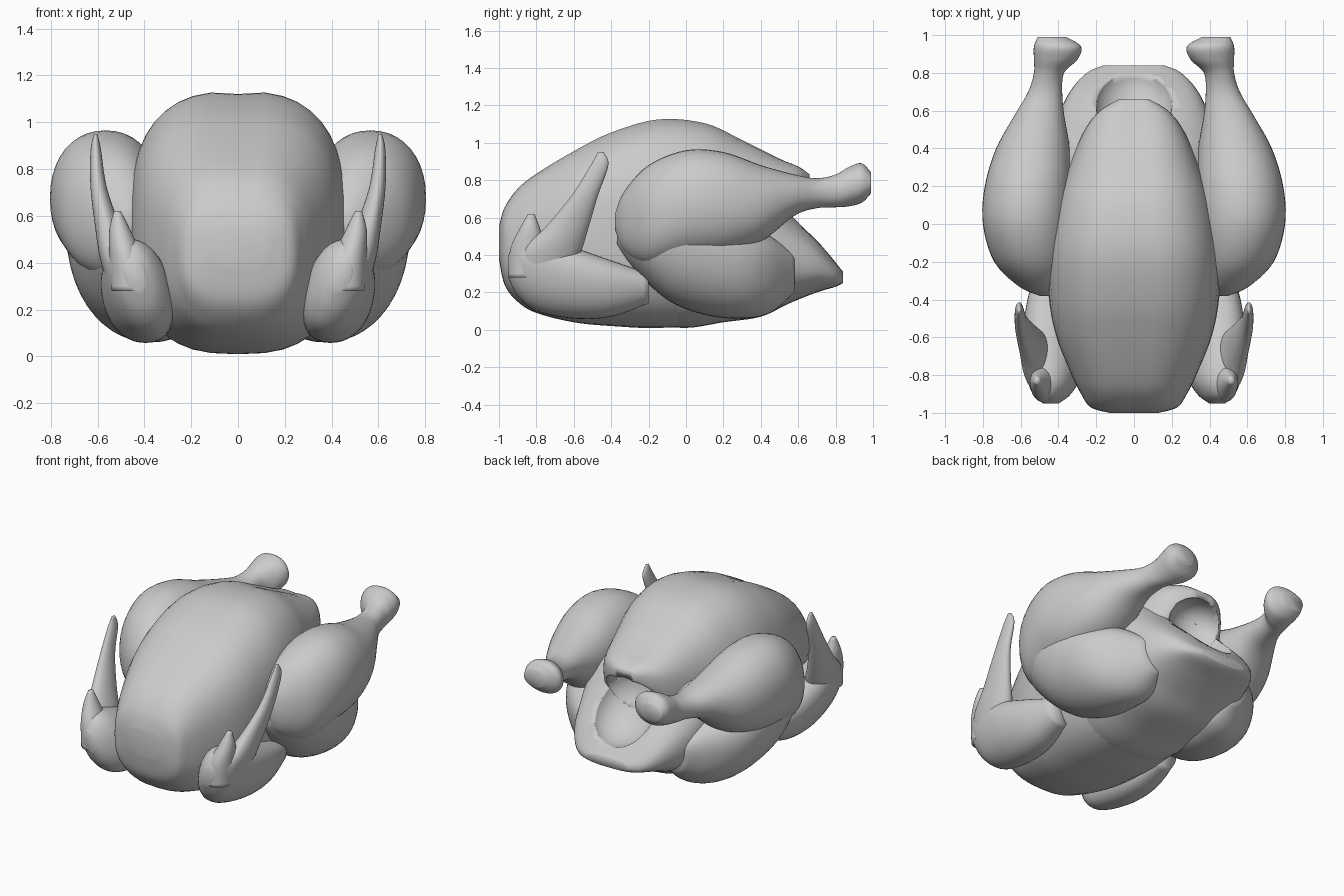
import bpy, bmesh
from math import cos, sin, tau, radians

if "Cube" in bpy.data.objects:
    bpy.data.objects.remove(bpy.data.objects["Cube"])


def spline(a, b, c, d, t):
    return tuple(0.5 * (2 * q + (r - p) * t + (2 * p - 5 * q + 4 * r - s) * t * t
                        + (3 * q - p - 3 * r + s) * t ** 3) for p, q, r, s in zip(a, b, c, d))


def power(v, e):
    return abs(v) ** (2 / e) * (1 if v >= 0 else -1)


def loft(name, stations, axis='y', expo=2.0, shear=0.0, mirror=False, groove=0.0, n=40, steps=5):
    """Skin rounded sections; station = (position, x0, x1, low, high)."""
    s = [stations[0]] + stations + [stations[-1]]
    rows = [spline(*s[i:i + 4], k / steps) for i in range(len(stations) - 1) for k in range(steps)]
    rows.append(stations[-1])
    bm = bmesh.new()
    rings = []
    for p, x0, x1, lo, hi in rows:
        ring = []
        for j in range(n):
            a = tau * j / n
            v = power(sin(a), expo) * (hi - lo) / 2
            x = (x0 + x1) / 2 + power(cos(a), expo) * (x1 - x0) / 2 + shear * v
            v += (lo + hi) / 2
            if groove and sin(a) > 0:
                v -= groove * max(0, 1 - abs(x) / 0.15) ** 2
            ring.append(bm.verts.new((x, p, v) if axis == 'y' else (x, v, p)))
        rings.append(ring)
    for a, b in zip(rings, rings[1:]):
        for j in range(n):
            bm.faces.new((a[j], a[(j + 1) % n], b[(j + 1) % n], b[j]))
    bm.faces.new(rings[0])
    bm.faces.new(rings[-1])
    bmesh.ops.recalc_face_normals(bm, faces=bm.faces)
    me = bpy.data.meshes.new(name)
    bm.to_mesh(me)
    bm.free()
    me.shade_smooth()
    ob = bpy.data.objects.new(name, me)
    bpy.context.collection.objects.link(ob)
    if mirror:
        ob.modifiers.new("mirror", 'MIRROR').use_mirror_merge = False
    return ob


def sym(rows):
    return [(y, -w, w, lo, hi) for y, w, lo, hi in rows]


# Breast: full front of the bird, rising to a pointed end over the cavity
breast = loft("breast", sym([
    (-1.0, .13, .38, .56), (-.97, .23, .24, .66), (-.9, .28, .15, .76), (-.8, .33, .09, .84),
    (-.6, .41, .04, .96), (-.4, .45, .02, 1.06), (-.15, .46, .01, 1.13), (.1, .42, .04, 1.11),
    (.3, .35, .2, 1.02), (.5, .26, .5, .92), (.6, .18, .66, .88), (.66, .08, .76, .84)]),
    expo=2.7, groove=.012)

# Back and tail: lower rear half tapering to the tail
tail = loft("back_and_tail", sym([
    (-.2, .36, .03, .6), (0, .42, .01, .78), (.2, .45, .04, .84), (.4, .45, .07, .8),
    (.55, .41, .14, .64), (.7, .34, .2, .49), (.8, .25, .23, .36), (.84, .16, .25, .31)]), expo=2.5)

# Body cavity scooped between breast tip and tail
bpy.ops.mesh.primitive_uv_sphere_add(segments=40, ring_count=20, radius=1, location=(0, .66, .58),
                                     rotation=(radians(-45), 0, 0))
cavity = bpy.context.object
cavity.name = "cavity_cutter"
cavity.scale = (.21, .26, .17)
cavity.data.shade_smooth()
cavity.hide_render = True
cavity.hide_viewport = False
cavity.display_type = 'WIRE'
for ob in (breast, tail):
    cut = ob.modifiers.new("cavity", 'BOOLEAN')
    cut.operation = 'DIFFERENCE'
    cut.object = cavity

# Drumsticks ending in a knobbly joint
loft("drumsticks", [
    (-.38, .45, .5, .54, .62), (-.33, .38, .61, .42, .74), (-.2, .34, .74, .34, .88),
    (0, .33, .8, .38, .96), (.2, .33, .79, .4, .95), (.4, .34, .73, .47, .88),
    (.58, .37, .63, .61, .83), (.7, .38, .56, .65, .81), (.8, .37, .53, .655, .83),
    (.87, .3, .53, .66, .87), (.94, .28, .53, .68, .89), (.99, .36, .51, .73, .84)],
    expo=2.15, mirror=True)

# Thighs folded under the drumsticks
loft("thighs", [
    (-.37, .42, .5, .46, .58), (-.28, .3, .64, .33, .68), (-.1, .25, .71, .16, .7),
    (.1, .2, .71, .08, .65), (.3, .2, .66, .06, .56), (.45, .2, .56, .09, .5),
    (.58, .27, .4, .2, .4)], expo=2.2, shear=.25, mirror=True)

# Wings: upper arm along the body, upright wing tip and small thumb
loft("wing_arms", [
    (-.95, .4, .48, .28, .4), (-.9, .34, .53, .18, .48), (-.8, .29, .56, .1, .5),
    (-.6, .28, .58, .06, .44), (-.4, .3, .56, .07, .37), (-.2, .35, .5, .14, .3)],
    expo=2.2, shear=.2, mirror=True)
loft("wing_tips", [
    (.28, .42, .55, -.9, -.62), (.42, .44, .59, -.88, -.56), (.55, .5, .61, -.75, -.52),
    (.72, .56, .63, -.61, -.47), (.88, .585, .63, -.51, -.415), (.95, .6, .615, -.47, -.44)],
    axis='z', mirror=True)
loft("wing_thumbs", [
    (.28, .37, .54, -.95, -.78), (.43, .41, .55, -.94, -.75), (.54, .46, .55, -.89, -.78),
    (.62, .5, .53, -.845, -.81)], axis='z', mirror=True)
